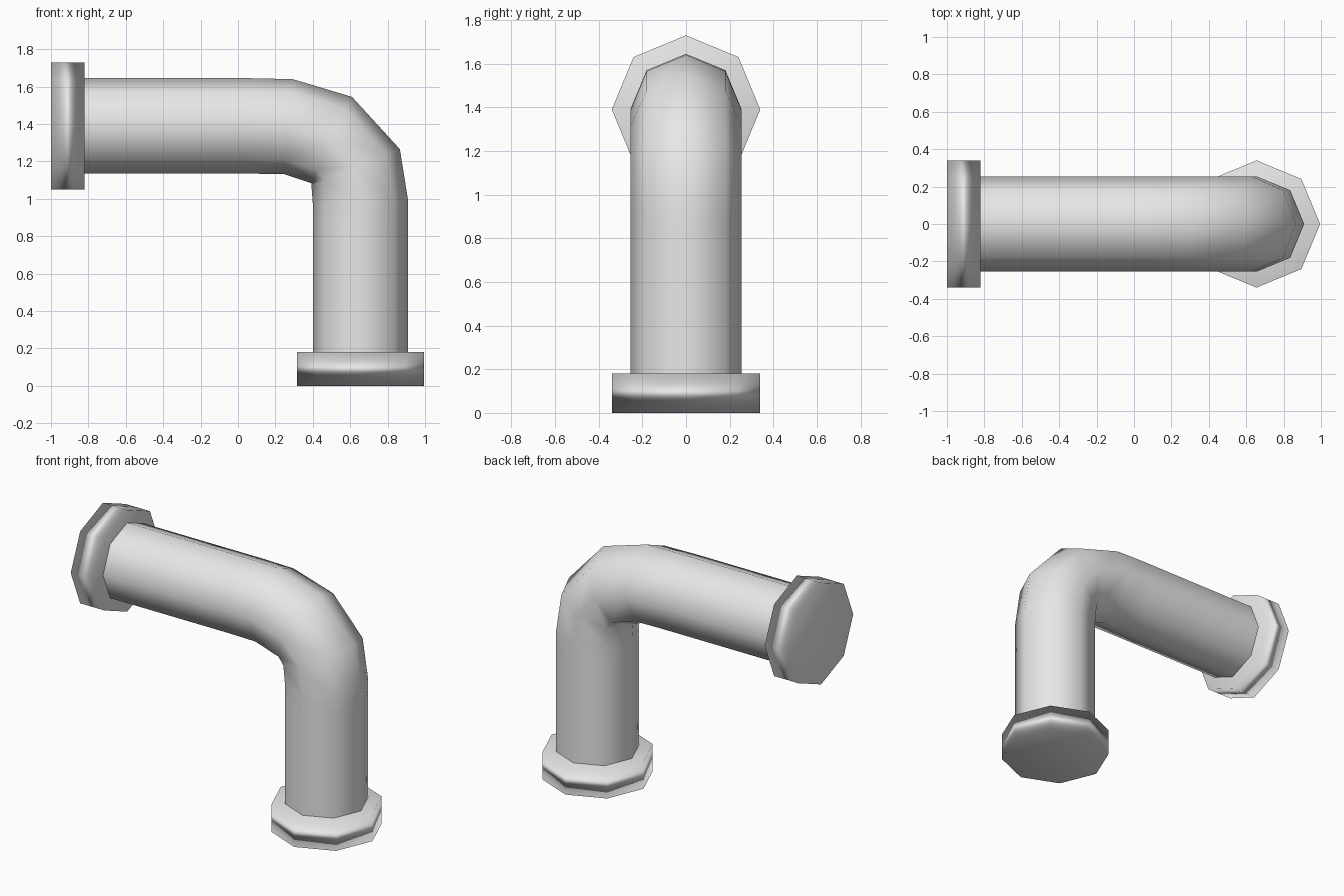
import bpy, bmesh
from math import sin, cos, pi, radians
from mathutils import Vector

cube = bpy.data.objects.get("Cube")
if cube:
    bpy.data.objects.remove(cube)

SIDES = 8
PIPE_R, FLANGE_R, FLANGE_T = 0.255, 0.34, 0.18
PIPE_X, PIPE_Z = 0.655, 1.39

grey = bpy.data.materials.new("light_grey")
grey.use_nodes = True
grey.diffuse_color = (0.8, 0.8, 0.8, 1)
grey.node_tree.nodes["Principled BSDF"].inputs["Base Color"].default_value = (0.8, 0.8, 0.8, 1)


def sweep(name, stations, radius, capped):
    """Octagonal tube through (x, z, tilt); tilt 0 runs along +x, 90 runs down."""
    bm = bmesh.new()
    rings = []
    for x, z, tilt in stations:
        a = radians(tilt)
        out, centre = Vector((sin(a), 0, cos(a))), Vector((x, 0, z))
        side = Vector((0, 1, 0))
        rings.append([bm.verts.new(centre + radius * (out * cos(t) + side * sin(t)))
                      for t in (2 * pi * i / SIDES for i in range(SIDES))])
    for r0, r1 in zip(rings, rings[1:]):
        for i in range(SIDES):
            j = (i + 1) % SIDES
            bm.faces.new((r0[i], r0[j], r1[j], r1[i]))
    if capped:
        bm.faces.new(rings[0])
        bm.faces.new(rings[-1])
    bmesh.ops.recalc_face_normals(bm, faces=bm.faces[:])
    for f in bm.faces:
        f.smooth = True
    mesh = bpy.data.meshes.new(name)
    bm.to_mesh(mesh)
    bm.free()
    mesh.materials.append(grey)
    obj = bpy.data.objects.new(name, mesh)
    bpy.context.collection.objects.link(obj)
    return obj


# Bent pipe: straight run, elbow, straight drop
sweep("elbow_pipe", [
    (-1 + FLANGE_T, PIPE_Z, 0),
    (0.06, PIPE_Z, 0),
    (0.27, 1.386, 5),
    (0.502, 1.314, 25),
    (0.629, 1.17, 68),
    (PIPE_X, 0.98, 88),
    (PIPE_X, 0.88, 90),
    (PIPE_X, FLANGE_T, 90),
], PIPE_R, False)

# End flanges, with shading dominated by their broad caps
for flange in (
    sweep("side_flange", [(-1, PIPE_Z, 0), (-1 + FLANGE_T, PIPE_Z, 0)], FLANGE_R, True),
    sweep("bottom_flange", [(PIPE_X, FLANGE_T, 90), (PIPE_X, 0, 90)], FLANGE_R, True),
):
    mod = flange.modifiers.new("cap_weighted_shading", "WEIGHTED_NORMAL")
    mod.mode = "FACE_AREA"
    mod.weight = 50
